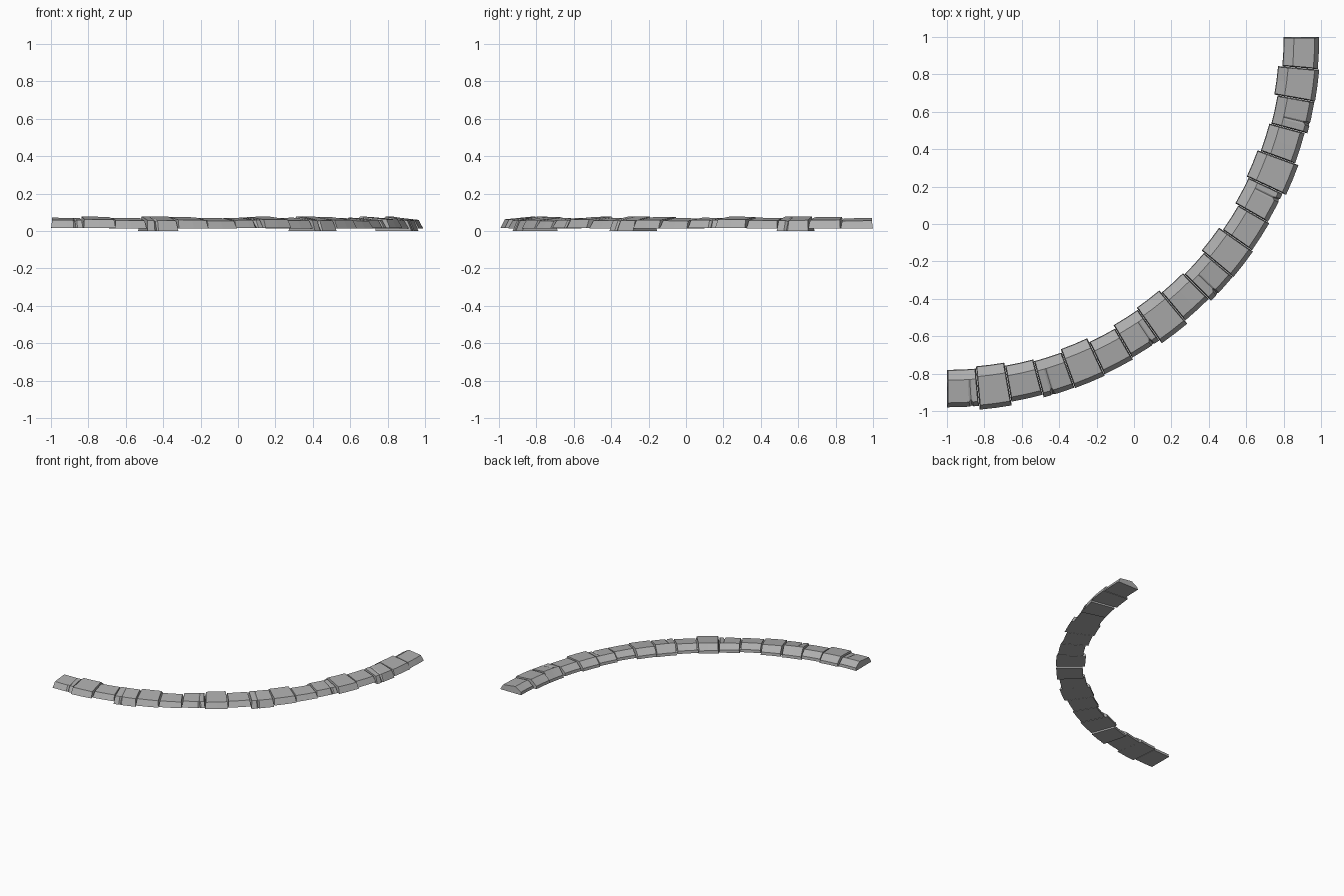
import bpy, bmesh, math, random
from mathutils import Vector

if "Cube" in bpy.data.objects:
    bpy.data.objects.remove(bpy.data.objects["Cube"], do_unlink=True)

random.seed(4)

# Single stone colour
stone = bpy.data.materials.new("grey_stone")
stone.use_nodes = True
COLOUR = (0.42, 0.42, 0.42, 1)
stone.diffuse_color = COLOUR
stone.node_tree.nodes["Principled BSDF"].inputs["Base Color"].default_value = COLOUR

CENTRE = Vector((-1, 1, 0))
STEP = 5.0      # degrees per block
COUNT = 18

# Six block shapes, repeated: inner radius, outer radius, underside, crest height, lip height, chip position
SHAPES = [
    (1.780, 1.980, 0.015, 0.070, 0.058, 0.78),
    (1.768, 2.000, 0.015, 0.076, 0.061, None),
    (1.785, 1.980, 0.014, 0.070, 0.056, None),
    (1.795, 1.995, 0.000, 0.077, 0.056, 0.30),
    (1.777, 1.998, 0.012, 0.074, 0.058, None),
    (1.800, 1.990, 0.014, 0.068, 0.054, None),
]


def polar(angle, radius, z):
    a = math.radians(angle)
    return CENTRE + Vector((radius * math.sin(a), -radius * math.cos(a), z))


def section(shape, chip=0.0):
    """Outline of a block across the row, from outer foot over the top to inner foot."""
    inner, outer, base, crest, lip, _ = shape
    return [
        (outer - chip * 0.3, base),
        (outer - 0.024 - chip, lip - chip * 0.4),
        (inner + 0.055, crest),
        (inner + 0.003, base + 0.022),
        (inner, base),
    ]


def make_block(name, start, shape):
    # Stations along the block, with an extra narrow dip where the lip is chipped
    stations = [(0, 0), (0.5, 0), (1, 0)]
    if shape[5] is not None:
        c = shape[5]
        stations += [(c - 0.07, 0), (c, 0.016), (c + 0.05, 0)]
    stations.sort()
    tilt = random.uniform(-0.003, 0.003)
    bm = bmesh.new()
    rings = []
    for t, chip in stations:
        ring = []
        for i, (r, z) in enumerate(section(shape, chip)):
            # Ends lean in toward the top to open the joints
            gap = 0.18 if i in (1, 2, 3) else 0.03
            angle = start + gap + t * (STEP - 2 * gap)
            lift = tilt * (t - 0.5) if i in (1, 2) else 0
            # The outer face bows slightly less than a true arc
            ring.append(bm.verts.new(polar(angle, r, z + lift)))
        rings.append(ring)
    for a, b in zip(rings, rings[1:]):
        for i in range(len(a)):
            j = (i + 1) % len(a)
            bm.faces.new((a[i], a[j], b[j], b[i]))
    bm.faces.new(rings[0])
    bm.faces.new(reversed(rings[-1]))
    bmesh.ops.recalc_face_normals(bm, faces=bm.faces)
    mesh = bpy.data.meshes.new(name)
    bm.to_mesh(mesh)
    bm.free()
    mesh.materials.append(stone)
    bpy.context.collection.objects.link(bpy.data.objects.new(name, mesh))


# Quarter-circle row of edging stones
for n in range(COUNT):
    make_block(f"edging_stone_{n + 1}", n * STEP, SHAPES[n % len(SHAPES)])
